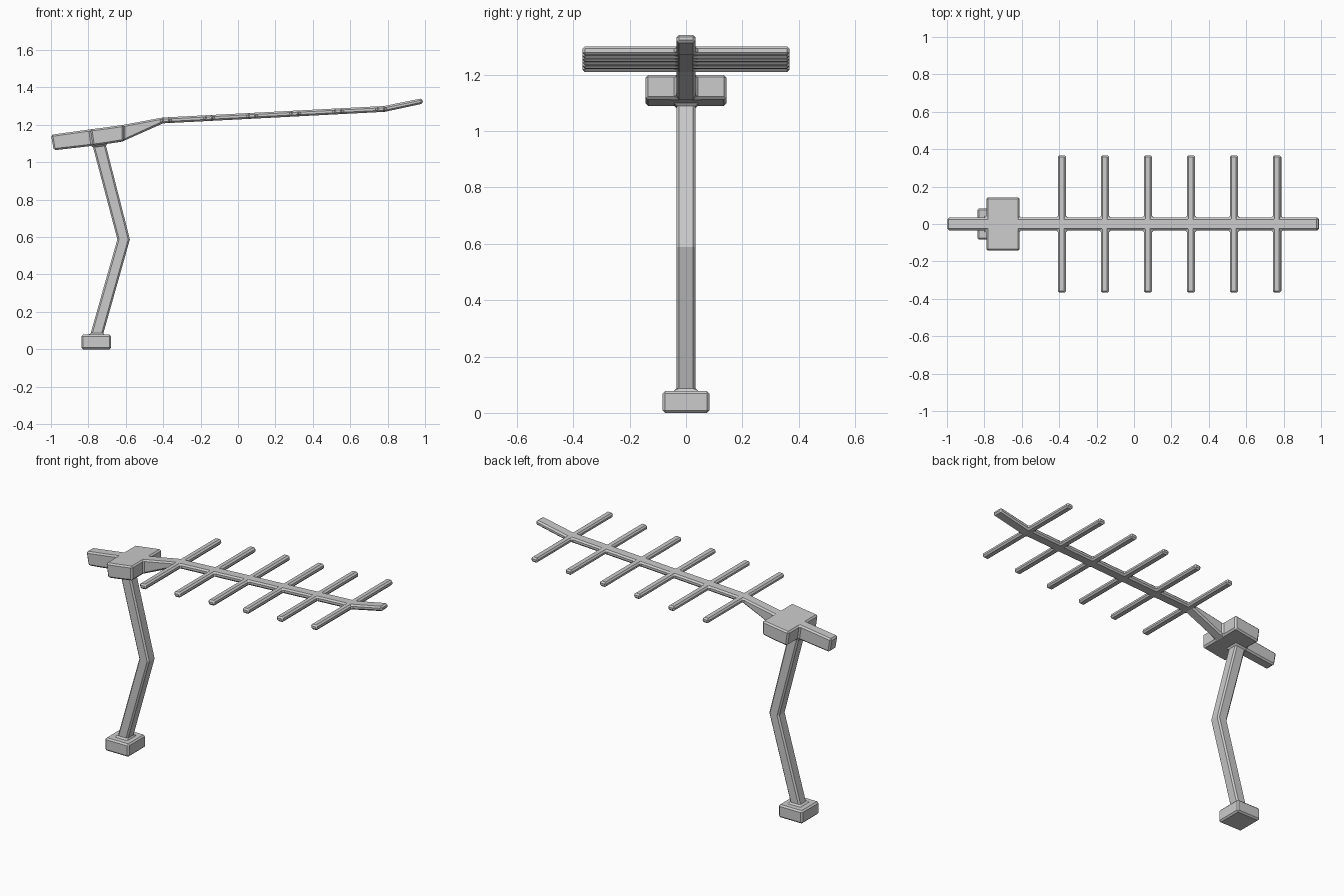
import bpy, bmesh

if "Cube" in bpy.data.objects:
    bpy.data.objects.remove(bpy.data.objects["Cube"])

W = 0.034                      # half width of boom and mast
bm = bmesh.new()

# Boom stations: top x, top z, bottom x, bottom z
stations = [(-1.0, 1.147, -0.985, 1.064),
            (-0.79, 1.176, -0.777, 1.088),
            (-0.72, 1.185, -0.708, 1.097),
            (-0.612, 1.20, -0.612, 1.113)]
for i in range(6):
    for side in (-1, 1):
        x = -0.385 + 0.23 * i + side * 0.0215
        z = 1.239 + 0.052 * (x + 0.405)
        stations.append((x - 0.002, z, x + 0.002, z - 0.031))
stations.append((0.985, 1.342, 0.99, 1.314))

# Loft the boom
rings = [[bm.verts.new(p) for p in ((xt, -W, zt), (xt, W, zt), (xb, W, zb), (xb, -W, zb))]
         for xt, zt, xb, zb in stations]
panels = []                    # per span: top, back, bottom, front
for a, b in zip(rings, rings[1:]):
    panels.append([bm.faces.new((a[k], a[(k + 1) % 4], b[(k + 1) % 4], b[k])) for k in range(4)])
bm.faces.new(rings[0][::-1])
bm.faces.new(rings[-1])
bmesh.ops.recalc_face_normals(bm, faces=bm.faces[:])


def extrude(faces):
    """Extrude faces in place, return the new cap faces and verts."""
    geom = bmesh.ops.extrude_face_region(bm, geom=faces)["geom"]
    old = [f for f in faces if f.is_valid]
    if old:
        bmesh.ops.delete(bm, geom=old, context='FACES')
    return ([g for g in geom if isinstance(g, bmesh.types.BMFace)],
            [g for g in geom if isinstance(g, bmesh.types.BMVert)])


def pull_sides(spans, reach):
    for k, y in ((1, reach), (3, -reach)):
        for v in extrude([panels[s][k] for s in spans])[1]:
            v.co.y = y


# Mounting box and the six cross elements
pull_sides([1, 2], 0.143)
for i in range(6):
    pull_sides([4 + 2 * i], 0.367)

# Bent mast and foot, drawn down from the underside of the box
cap = [panels[1][2]]
for x0, x1, half_y, z in ((-0.645, -0.578, W, 0.588),
                          (-0.79, -0.722, W, 0.078),
                          (-0.838, -0.678, 0.083, 0.078),
                          (-0.838, -0.678, 0.083, 0.0)):
    cap, verts = extrude(cap)
    mid = sum(v.co.x for v in verts) / len(verts)
    for v in verts:
        v.co = (x0 if v.co.x < mid else x1, half_y if v.co.y > 0 else -half_y, z)

bmesh.ops.recalc_face_normals(bm, faces=bm.faces[:])
mesh = bpy.data.meshes.new("antenna")
bm.to_mesh(mesh)
bm.free()
antenna = bpy.data.objects.new("antenna", mesh)
bpy.context.collection.objects.link(antenna)

# Chamfer the hard edges
bevel = antenna.modifiers.new("chamfer", 'BEVEL')
bevel.width = 0.009
bevel.segments = 1
bevel.limit_method = 'ANGLE'
bevel.angle_limit = 0.6
